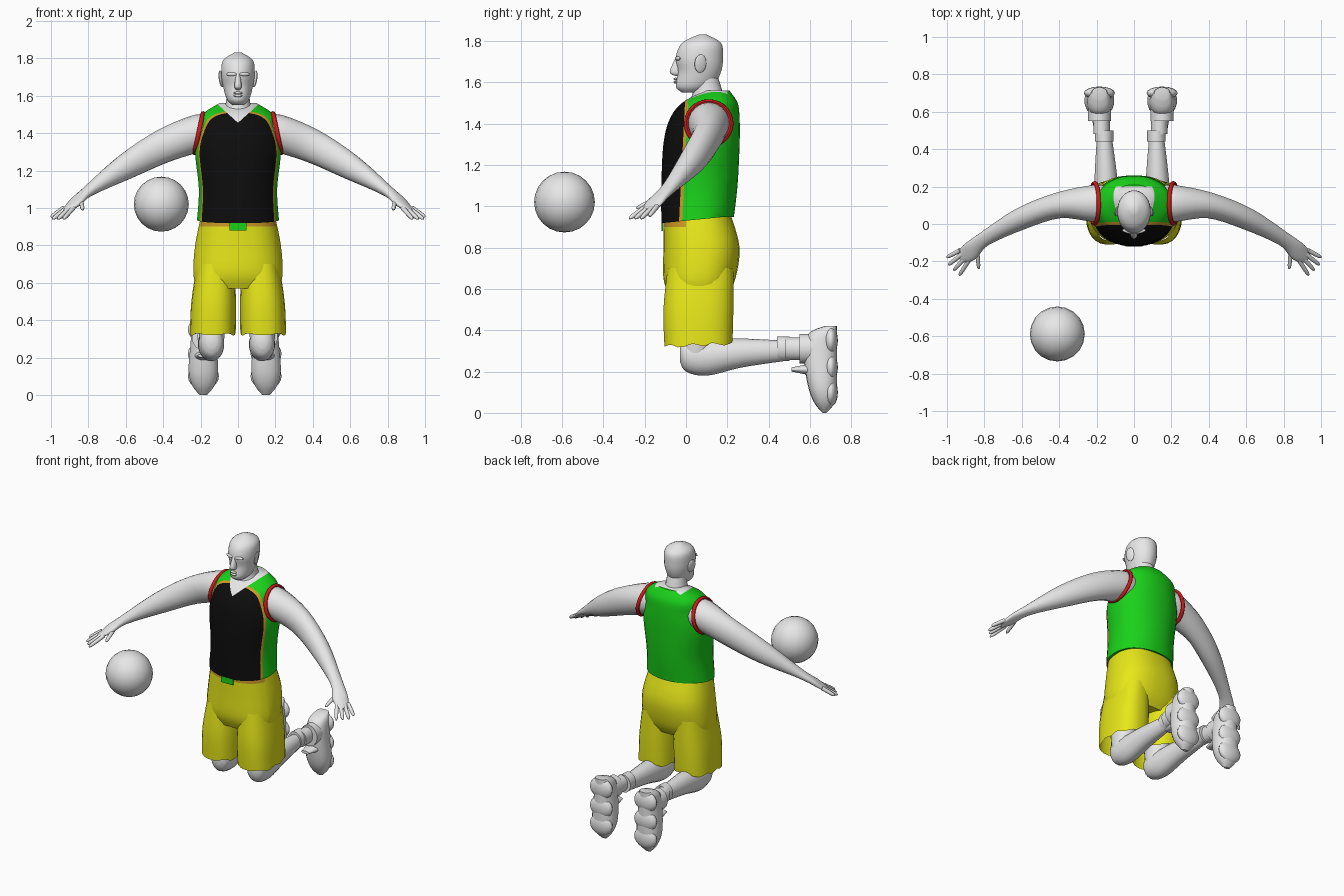
import bpy, bmesh, math
from mathutils import Vector

default_cube = bpy.data.objects.get("Cube")
if default_cube:
    bpy.data.objects.remove(default_cube, do_unlink=True)


def material(name, red, green, blue):
    mat = bpy.data.materials.new(name)
    mat.use_nodes = True
    mat.diffuse_color = (red, green, blue, 1)
    mat.node_tree.nodes["Principled BSDF"].inputs["Base Color"].default_value = mat.diffuse_color
    return mat


GREY = material("skin grey", .8, .8, .8)
GREEN = material("jersey green", .01, .64, .01)
BLACK = material("jersey black", .004, .004, .004)
OCHRE = material("ochre trim", .6, .33, .02)
RED = material("red trim", .64, .01, .01)
YELLOW = material("shorts yellow", .8, .8, .01)
X, Y, Z = Vector((1, 0, 0)), Vector((0, 1, 0)), Vector((0, 0, 1))
made = []


def finish(obj, name, mats):
    obj.name = obj.data.name = name
    for mat in mats:
        obj.data.materials.append(mat)
    made.append(obj)
    return obj


def resample(sections, steps):
    """Smooth interpolation through the section tuples."""
    smooth = []
    last = len(sections) - 1
    for i in range(last):
        before, start = sections[max(i - 1, 0)], sections[i]
        end, after = sections[i + 1], sections[min(i + 2, last)]
        for k in range(steps):
            t = k / steps
            smooth.append([b + t * ((c - a) + t * ((2 * a - 5 * b + 4 * c - d)
                                                   + t * (3 * b - a - 3 * c + d))) / 2
                           for a, b, c, d in zip(before, start, end, after)])
    return smooth + [sections[last]]


def loft(name, sections, mats=(GREY,), ref=Z, axis=None, sides=18, steps=4, power=2,
         cap=True, edit=None):
    """Skin through sections (x, y, z, half width, half depth)."""
    sections = resample(sections, steps)
    points = [Vector(section[:3]) for section in sections]
    bm = bmesh.new()
    rings = []
    for i, (point, section) in enumerate(zip(points, sections)):
        ahead, behind = points[min(i + 1, len(points) - 1)], points[max(i - 1, 0)]
        direction = axis or (ahead - behind).normalized()
        across = direction.cross(ref).normalized()
        up = across.cross(direction)
        ring = []
        for k in range(sides):
            angle = math.tau * (k + .5) / sides
            c, n = [math.copysign(abs(w) ** (2 / power), w)
                    for w in (math.cos(angle), math.sin(angle))]
            ring.append(bm.verts.new(point + across * c * section[3] + up * n * section[4]))
        rings.append(ring)
    for lower, upper in zip(rings, rings[1:]):
        for k in range(sides):
            j = (k + 1) % sides
            bm.faces.new((lower[k], lower[j], upper[j], upper[k]))
    if cap:
        bm.faces.new(rings[0])
        bm.faces.new(rings[-1])
    bmesh.ops.recalc_face_normals(bm, faces=bm.faces)
    if edit:
        edit(bm)
    mesh = bpy.data.meshes.new(name)
    bm.to_mesh(mesh)
    bm.free()
    obj = bpy.data.objects.new(name, mesh)
    bpy.context.collection.objects.link(obj)
    return finish(obj, name, mats)


def upright(name, rows, x=0, **options):
    """Loft level sections given as (height, front, back, half width)."""
    sections = [(x, (front + back) / 2, height, width, (back - front) / 2)
                for height, front, back, width in rows]
    return loft(name, sections, ref=Y, axis=Z, **options)


def ball(name, location, size, tilt=0, turn=0, segments=16):
    bpy.ops.mesh.primitive_uv_sphere_add(segments=segments, ring_count=segments * 5 // 8,
                                         radius=1, location=location, rotation=(0, tilt, turn))
    obj = bpy.context.object
    obj.scale = size
    return finish(obj, name, [GREY])


def cut(bm, point, normal):
    bmesh.ops.bisect_plane(bm, geom=bm.verts[:] + bm.edges[:] + bm.faces[:],
                           plane_co=point, plane_no=normal)


# Jersey: cut along the colour borders, then coloured by position
SIDE_NORMAL = Vector((0, 1, -.05))
BLACK_EDGE, OCHRE_EDGE = Vector((0, -.08, 0)), Vector((0, -.065, 0))
NECKLINE = Vector((0, 0, 1.455))


def paint_jersey(bm):
    for vert in bm.verts:
        if vert.co.z < .94:
            vert.co.z += vert.co.y / 10
    cut(bm, BLACK_EDGE, SIDE_NORMAL)
    cut(bm, OCHRE_EDGE, SIDE_NORMAL)
    cut(bm, Y / 5, Y)
    cut(bm, NECKLINE, Z - X * .9)
    cut(bm, NECKLINE, Z + X * .9)
    for face in bm.faces:
        centre = face.calc_center_median()
        if centre.z > NECKLINE.z + abs(centre.x) * .9 and centre.y < .2:
            face.material_index = 3
        elif (centre - BLACK_EDGE).dot(SIDE_NORMAL) < 0:
            face.material_index = 1
        elif (centre - OCHRE_EDGE).dot(SIDE_NORMAL) < 0:
            face.material_index = 2


upright("jersey", [(.93, -.12, .23, .22), (1.1, -.12, .25, .21), (1.3, -.11, .26, .23),
                   (1.42, -.08, .26, .21), (1.5, -.02, .25, .19), (1.56, .09, .21, .1)],
        mats=(GREEN, BLACK, OCHRE, GREY), sides=36, steps=6, power=2.15, edit=paint_jersey)


# Shorts hips with a front waistband and a patch
def paint_waist(bm):
    cut(bm, Z * .9, Z)
    cut(bm, Z, Y)
    for face in bm.faces:
        centre = face.calc_center_median()
        face.material_index = int(centre.z > .9 and centre.y < 0)


upright("shorts_hips", [(.95, -.11, .22, .2), (.8, -.11, .26, .23), (.65, -.11, .24, .24),
                        (.57, -.08, .2, .22)],
        mats=(YELLOW, OCHRE), sides=32, power=2.4, edit=paint_waist)
bpy.ops.mesh.primitive_cube_add(size=1, location=(0, -.115, .9))
bpy.context.object.scale = (.09, .009, .04)
finish(bpy.context.object, "waist_patch", [GREEN])


def wavy_hem(bm):
    for vert in bm.verts:
        if vert.co.z < .34:
            vert.co.z += math.sin(60 * vert.co.y) / 120 + (vert.co.y + .1) / 20


# Neck, head and the middle of the face
upright("neck", [(1.45, -.01, .19, .11), (1.54, .03, .18, .07), (1.64, .03, .15, .06)])
upright("head", [(1.55, -.02, .06, .03), (1.58, -.05, .13, .06), (1.65, -.04, .17, .08),
                 (1.72, -.05, .18, .09), (1.79, -.02, .17, .08), (1.83, .06, .1, .02)], sides=28)
upright("nose", [(1.63, -.05, -.03, .01), (1.65, -.08, -.02, .02), (1.72, -.05, -.02, .01)],
        sides=12)
for lip, height in (("upper_lip", 1.615), ("lower_lip", 1.6)):
    ball(lip, (0, -.05, height), (.025, .01, .007))

for s, side in ((1, "left_"), (-1, "right_")):
    # Brow, eye and ear
    ball(side + "brow", (s * .035, -.04, 1.715), (.03, .01, .01), turn=s * .3)
    ball(side + "eye", (s * .035, -.025, 1.695), (.02, .01, .01), turn=s * .3)
    ball(side + "ear", (s * .09, .07, 1.69), (.01, .03, .045), tilt=s * .15, turn=s * .3)

    # Arm, with a red trim round its opening
    arm = [(.14, .11, 1.4, .09, .09), (.21, .11, 1.4, .1, .1), (.4, .1, 1.33, .07, .09),
           (.6, .03, 1.22, .06, .07), (.8, -.08, 1.09, .04, .03), (.88, -.15, 1.02, .05, .02),
           (.93, -.18, .98, .03, .01)]
    loft(side + "arm", [(s * x, *rest) for x, *rest in arm])
    bpy.ops.mesh.primitive_torus_add(
        major_radius=.108, minor_radius=.012, major_segments=28, minor_segments=8,
        location=(s * .21, .11, 1.4), rotation=(0, s * math.radians(78), 0))
    finish(bpy.context.object, side + "armhole_trim", [RED])

    # Fingers fan out from the knuckles, the thumb points forward
    spread = []
    for i, label in enumerate(("index", "middle", "ring", "little")):
        knuckle = Vector((.88, -.19, 1)).lerp(Vector((.93, -.14, 1)), i / 3)
        angle = i / 6 - 1
        reach = .08 if label == "little" else .1
        tip = knuckle + reach * Vector((math.cos(angle), math.sin(angle), -.6))
        spread.append((label + "_finger", knuckle, tip))
    spread.append(("thumb", Vector((.84, -.13, 1.04)), Vector((.83, -.24, .99))))
    for label, root, tip in spread:
        spots = [(root.lerp(tip, t), r) for t, r in ((0, .013), (.8, .011), (1, .004))]
        loft(side + label, [(s * p.x, p.y, p.z, r, r) for p, r in spots], sides=8, steps=3)

    # Shorts leg, open at the hem, with the thigh inside
    loft(side + "shorts_leg", [(s * .12, .07, .7, .1, .16), (s * .13, .06, .5, .12, .17),
                               (s * .135, .06, .32, .123, .165)],
         (YELLOW,), ref=Y, axis=Z, sides=28, power=2.5, cap=False, edit=wavy_hem)
    knee, ankle, foot = (.13, .12, .15) if s > 0 else (-.14, -.16, -.185)
    upright(side + "thigh", [(.65, -.04, .18, .09), (.33, -.03, .13, .07), (.25, 0, .1, .06)],
            x=knee)

    # Shin runs back from the knee
    shin = [(-.03, .29, .03, .04), (0, .28, .06, .08), (.1, .27, .07, .09),
            (.27, .29, .06, .07), (.47, .3, .04, .05)]
    loft(side + "shin", [(knee + (ankle - knee) * y * 2, y, z, w, d) for y, z, w, d in shin],
         axis=Y)

    # Sock band, sock and shoe collar
    for part, x, start, end, radius in (("sock_band", ankle, .44, .5, .05),
                                        ("sock", (ankle + foot) / 2, .48, .6, .045),
                                        ("shoe_collar", foot, .55, .65, .062)):
        loft(side + part, [(x, y, .31, radius, radius + .01) for y in (start, end)], axis=Y)

    # Shoe with the toe down, tongue and lobed sole
    shoe = [(.42, .7, .04, .03), (.38, .66, .06, .07), (.27, .65, .07, .08),
            (.13, .66, .08, .07), (.05, .67, .06, .05), (0, .67, .02, .01)]
    loft(side + "shoe", [(foot, y, z, w, d) for z, y, w, d in shoe], ref=Y, axis=-Z, power=2.3)
    loft(side + "shoe_tongue", [(foot, .61, .21, .05, .03), (foot, .51, .21, .03, .01)])
    for part, height in (("heel", .35), ("middle", .22), ("toe", .1)):
        ball(side + "sole_" + part, (foot, .7, height), (.083, .035, .07))

# Ball
ball("ball", (-.41, -.588, 1.02), (.147, .147, .147), segments=20)

bpy.ops.object.select_all(action="DESELECT")
for obj in made:
    obj.select_set(True)
bpy.context.view_layer.objects.active = made[0]
bpy.ops.object.shade_smooth_by_angle(angle=math.radians(45))
